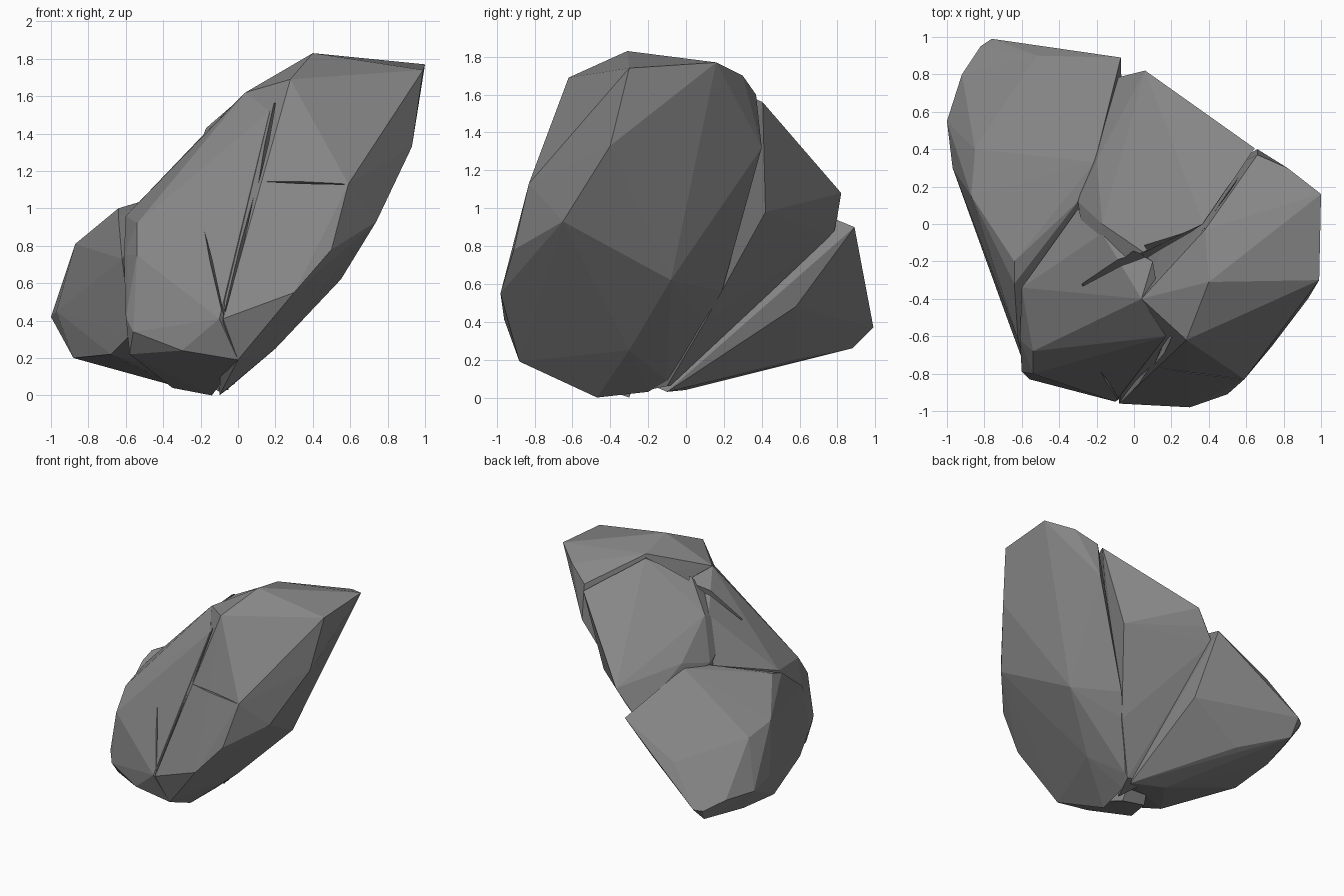
import bpy, bmesh
from mathutils import Vector


def hull(name, pts):
    """Faceted convex block around a few corner points."""
    me = bpy.data.meshes.new(name)
    bm = bmesh.new()
    for p in pts:
        bm.verts.new(p)
    r = bmesh.ops.convex_hull(bm, input=bm.verts)
    junk = {g for g in r["geom_interior"] + r["geom_unused"]
            if isinstance(g, bmesh.types.BMVert)}
    bmesh.ops.delete(bm, geom=list(junk), context='VERTS')
    bmesh.ops.recalc_face_normals(bm, faces=bm.faces)
    bm.to_mesh(me)
    bm.free()
    ob = bpy.data.objects.new(name, me)
    bpy.context.collection.objects.link(ob)
    ob.data.materials.append(stone)
    return ob


def combine(base, other, op):
    m = base.modifiers.new(op, 'BOOLEAN')
    m.operation, m.solver, m.object = op, 'EXACT', other
    bpy.context.view_layer.objects.active = base
    bpy.ops.object.modifier_apply(modifier=m.name)
    bpy.data.objects.remove(other)


def crack(base, a, b, out, width=0.03, depth=0.08):
    """Thin wedge-shaped crevice from a to b on the side facing out."""
    a, b, out = Vector(a), Vector(b), Vector(out).normalized()
    side = (b - a).cross(out).normalized() * width
    mid = (a + b) / 2
    pts = [a - out * depth * .3, b - out * depth * .3, mid - out * depth]
    for p, k in ((a, .5), (mid, 1), (b, .5)):
        pts += [p + out * .1 + side * k, p + out * .1 - side * k]
    combine(base, hull("crack_cutter", pts), 'DIFFERENCE')


stone = bpy.data.materials.new("dark_stone")
stone.diffuse_color = (.24, .24, .24, 1)

# tall overhanging block on the right
rock = hull("rock", [
    (.4, -.31, 1.83), (.99, -.3, 1.74), (1, .16, 1.77), (.38, -.03, 1.77),
    (.66, .37, 1.6), (.82, .3, 1.7), (.93, .08, 1.58), (.93, -.4, 1.33),
    (.59, -.83, 1.13), (.74, -.65, .93), (.55, -.08, .62), (.5, -.91, .78),
    (.3, -.98, .55), (.66, .4, 1.32), (.28, .19, .56), (-.08, -.96, .41),
    (0, -.88, .19), (-.1, -.47, 0), (.28, -.62, 1.69), (.2, -.58, 1.54),
    (.04, -.4, 1.62), (.2, -.3, .25), (.19, .1, .4), (0, -.1, .09),
    (-.06, -.2, .03)])

# front left block, closing the hollow up to the step in the top
front = hull("front_block", [
    (.04, -.4, 1.62), (.17, -.6, 1.52), (-.1, -.95, .41), (-.54, -.68, .92),
    (-.54, -.8, .75), (-.56, -.83, .34), (-.6, -.79, .42), (-.61, -.62, .75),
    (0, -.88, .19), (-.3, -.89, .24), (-.58, -.72, .22), (-.34, -.33, 1.2),
    (-.6, -.34, .96), (-.35, -.3, .04), (-.14, -.3, 0), (-.17, -.05, 1.41),
    (-.3, .08, 1.08), (.1, -.2, 1.58)])

# middle block behind the long crevice
middle = hull("middle_block", [
    (-.17, 0, 1.43), (.05, -.15, 1.62), (.37, 0, 1.75), (.645, .405, 1.56),
    (.06, .82, 1.08), (-.02, .8, .96), (-.2, .34, 1.17), (-.3, .12, 1.12),
    (.45, .42, .98), (.3, .32, .75), (.2, .1, .4), (-.02, -.1, .06),
    (-.1, -.3, .02), (-.2, 0, .08), (-.24, -.28, 1.26), (-.1, .78, .86)])

# low block on the back left
back = hull("back_block", [
    (-.07, .89, .9), (-.52, .9, .66), (-.21, .33, 1.13), (-.3, .12, 1.1),
    (-.64, -.2, 1.0), (-.87, .15, .81), (-.85, .4, .76), (-1, .55, .42),
    (-.97, .3, .45), (-.92, .8, .42), (-.82, .95, .36), (-.76, .99, .37),
    (-.78, .88, .26), (-.87, .5, .23), (-.88, .12, .2), (-.62, -.62, .73),
    (-.57, -.8, .33), (-.68, -.5, .22), (-.5, .58, .2), (-.3, 0, .04),
    (-.05, -.1, .03), (-.1, .58, .48), (-.64, -.32, .96)])

for part in (front, middle, back):
    combine(rock, part, 'UNION')

# crevices: front face and top
crack(rock, (.2, -.59, 1.56), (.1, -.78, 1.13), (-.3, -1, .3), .03)
crack(rock, (.1, -.78, 1.17), (-.07, -.95, .45), (-.2, -1, .2), .03)
crack(rock, (-.22, -.8, 1.02), (-.08, -.95, .43), (-.2, -1, .2), .025)
crack(rock, (.08, -.78, 1.15), (.57, -.83, 1.13), (0, -1, .2), .02, .05)
crack(rock, (-.26, -.34, 1.25), (.38, -.02, 1.75), (-.4, .3, 1), .025, .05)
crack(rock, (.36, -.02, 1.75), (.65, .4, 1.6), (-.1, .2, 1), .03)
